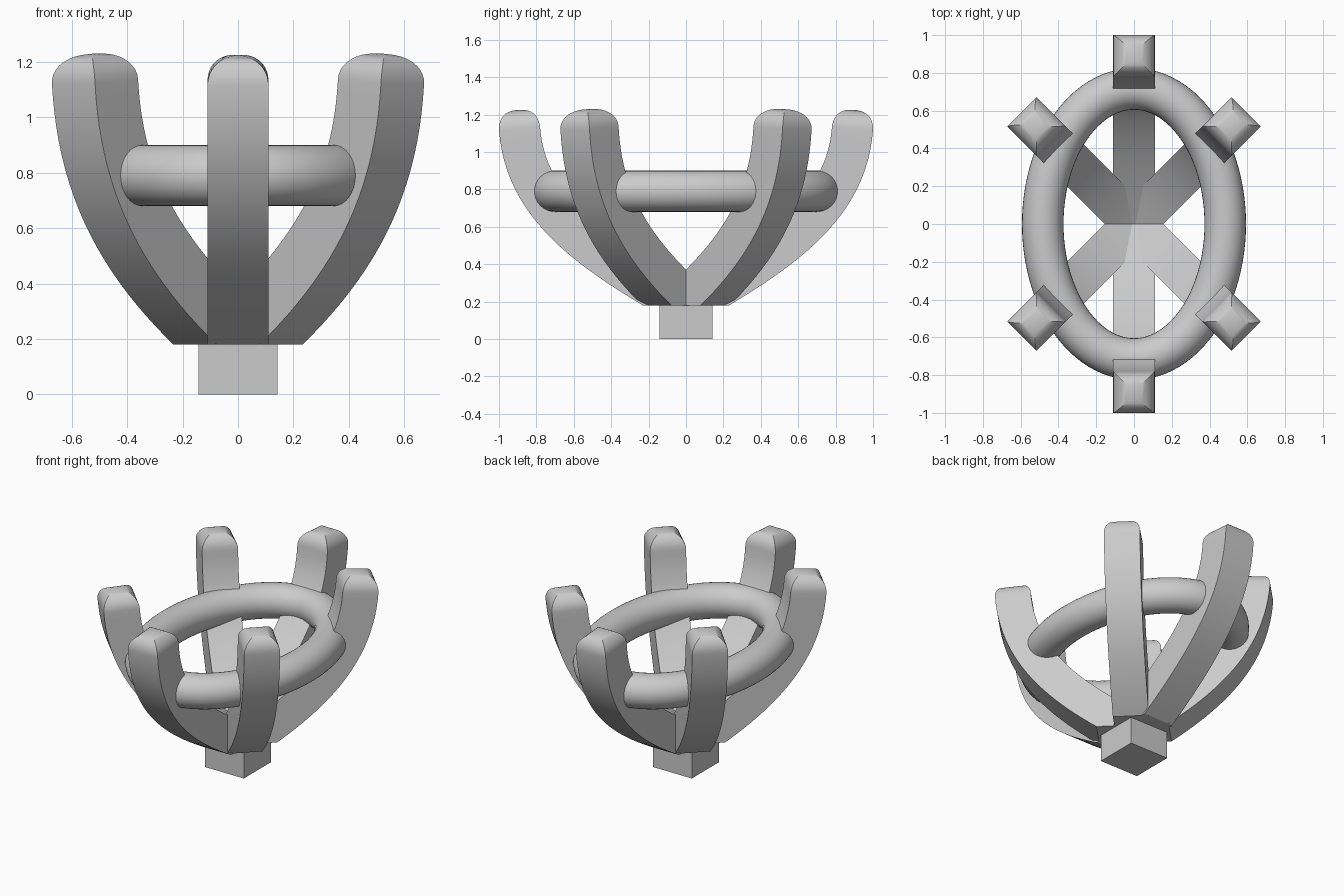
import bpy, bmesh
from math import sin, cos, pi, radians
from mathutils import Vector, Matrix

if "Cube" in bpy.data.objects:
    bpy.data.objects.remove(bpy.data.objects["Cube"])

HALF = 0.11      # half width of a prong
FLOOR = 0.18     # top of the base block


def skin(rings, loop=False):
    """Bridge equal-sized rings of points into a closed bmesh."""
    bm = bmesh.new()
    rows = [[bm.verts.new(p) for p in ring] for ring in rings]
    n = len(rows[0])
    for i in range(len(rows) - (0 if loop else 1)):
        a, b = rows[i], rows[(i + 1) % len(rows)]
        for j in range(n):
            k = (j + 1) % n
            bm.faces.new((a[j], a[k], b[k], b[j]))
    if not loop:
        bm.faces.new(rows[0])
        bm.faces.new(rows[-1])
    bmesh.ops.recalc_face_normals(bm, faces=bm.faces)
    return bm


def finish(bm, name, angle=30):
    mesh = bpy.data.meshes.new(name)
    bm.to_mesh(mesh)
    bm.free()
    ob = bpy.data.objects.new(name, mesh)
    bpy.context.collection.objects.link(ob)
    bpy.ops.object.select_all(action='DESELECT')
    ob.select_set(True)
    bpy.context.view_layer.objects.active = ob
    bpy.ops.object.shade_smooth_by_angle(angle=radians(angle))
    return ob


def section(c, d, out, side):
    """Rectangle around c, square to direction d in the xz plane."""
    n = Vector((d.z, 0, -d.x))
    y = Vector((0, 1, 0))
    return [c + n * out * a + y * side * b for a, b in ((1, 1), (1, -1), (-1, -1), (-1, 1))]


def prong(name, path, turn):
    p0, p1, p2, p3 = (Vector((r, 0, z)) for r, z in path)
    rings = []
    # curved square bar
    for i in range(25):
        t = i / 24
        u = 1 - t
        c = p0 * u**3 + p1 * 3 * u * u * t + p2 * 3 * u * t * t + p3 * t**3
        d = ((p1 - p0) * u * u + (p2 - p1) * 2 * u * t + (p3 - p2) * t * t).normalized()
        rings.append(section(c, d, HALF, HALF))
    # rounded tip with mitred corners
    for i in range(1, 10):
        a = i / 9 * radians(88)
        rings.append(section(p3 + d * 0.1 * sin(a), d, HALF * cos(a)**0.75, HALF * cos(a)**0.9))
    bm = skin(rings)
    # flat foot and flat joint at the centre
    for co, no in (((0, 0, FLOOR), (0, 0, 1)), ((0, 0, 0), (1, 0, 0))):
        geom = bm.verts[:] + bm.edges[:] + bm.faces[:]
        bmesh.ops.bisect_plane(bm, geom=geom, plane_co=co, plane_no=no, clear_inner=True)
        bmesh.ops.holes_fill(bm, edges=[e for e in bm.edges if e.is_boundary])
    bmesh.ops.recalc_face_normals(bm, faces=bm.faces)
    bm.transform(Matrix.Rotation(radians(turn), 4, 'Z'))
    finish(bm, name)


# prongs: two long ones front and back, four shorter diagonal ones
LONG = ((-0.03, 0.16), (0.56, 0.48), (0.86, 0.73), (0.89, 1.125))
SHORT = ((-0.03, 0.15), (0.47, 0.45), (0.70, 0.73), (0.73, 1.13))
for turn in (90, 270):
    prong("end_prong", LONG, turn)
for turn in (45, 135, 225, 315):
    prong("corner_prong", SHORT, turn)

# oval ring holding the prongs together
rings = []
for i in range(96):
    a = 2 * pi * i / 96
    c = Vector((0.483 * cos(a), 0.715 * sin(a), 0.79))
    n = Vector((0.715 * cos(a), 0.483 * sin(a), 0)).normalized()
    rings.append([c + n * 0.11 * cos(b) + Vector((0, 0, 0.11 * sin(b)))
                  for b in (2 * pi * j / 32 for j in range(32))])
finish(skin(rings, loop=True), "oval_ring")

# square base block
bm = bmesh.new()
bmesh.ops.create_cube(bm, size=1)
bm.transform(Matrix.Translation((0, 0, FLOOR / 2)) @ Matrix.Diagonal((0.286, 0.286, FLOOR, 1)))
finish(bm, "base_block")
